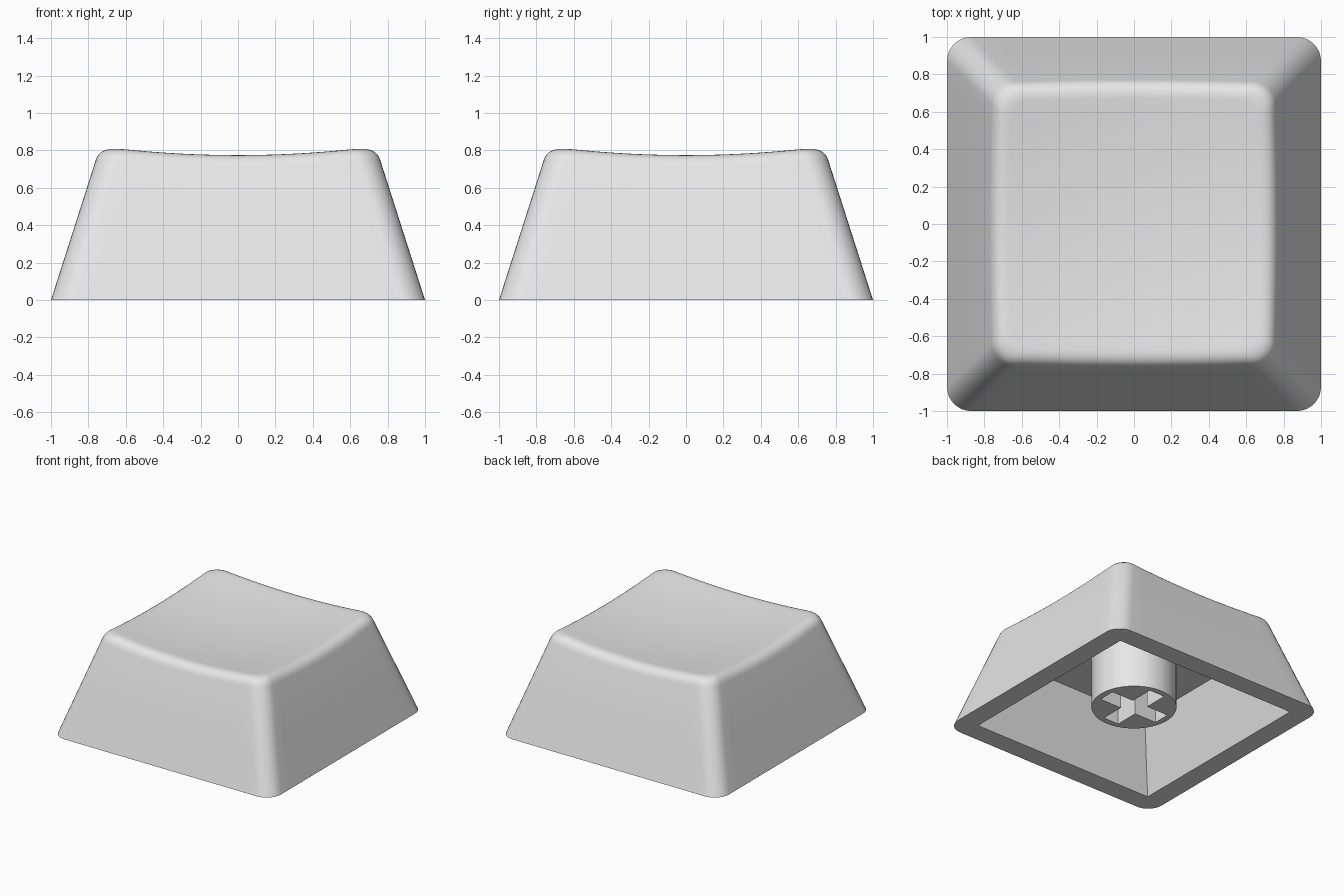
import bpy, bmesh, math
from mathutils import Vector

if "Cube" in bpy.data.objects:
    bpy.data.objects.remove(bpy.data.objects["Cube"])

SLOPE = 0.32       # inward lean of the walls per unit of height
ROOF = 0.54        # height of the hollow's ceiling

grey = bpy.data.materials.new("plain grey")
grey.diffuse_color = (0.8, 0.8, 0.8, 1)
grey.use_nodes = True
grey.node_tree.nodes["Principled BSDF"].inputs["Base Color"].default_value = grey.diffuse_color


def make(name, bm):
    bmesh.ops.recalc_face_normals(bm, faces=bm.faces)
    me = bpy.data.meshes.new(name)
    bm.to_mesh(me)
    bm.free()
    ob = bpy.data.objects.new(name, me)
    bpy.context.collection.objects.link(ob)
    me.materials.append(grey)
    return ob


def cut(ob, cutter):
    mod = ob.modifiers.new("cut", 'BOOLEAN')
    mod.operation, mod.solver, mod.object = 'DIFFERENCE', 'EXACT', cutter
    bpy.context.view_layer.objects.active = ob
    bpy.ops.object.modifier_apply(modifier=mod.name)
    bpy.data.objects.remove(cutter)


def smooth(ob):
    bpy.ops.object.select_all(action='DESELECT')
    ob.select_set(True)
    bpy.context.view_layer.objects.active = ob
    bpy.ops.object.shade_smooth_by_angle(angle=math.radians(30))


def dish(x, y):
    return 0.733 + 0.09 * (x * x + y * y)


def ring(half, r, arc=8, side=16):
    """Rounded square outline as a list of 2D points."""
    pts = []
    for q in range(4):
        a0 = q * math.pi / 2
        rot = lambda x, y: (x * math.cos(a0) - y * math.sin(a0),
                            x * math.sin(a0) + y * math.cos(a0))
        c = half - r
        for i in range(side):                       # straight run
            pts.append(rot(half, -c + 2 * c * i / side))
        for i in range(arc):                        # rounded corner
            t = math.pi / 2 * i / arc
            pts.append(rot(c + r * math.cos(t), c + r * math.sin(t)))
    return pts


def prism(outline, z0, z1, scale=1.0):
    """Extruded outline, with the top scaled."""
    bm = bmesh.new()
    low = [bm.verts.new((x, y, z0)) for x, y in outline]
    top = [bm.verts.new((x * scale, y * scale, z1)) for x, y in outline]
    n = len(outline)
    bm.faces.new(low[::-1])
    bm.faces.new(top)
    for i in range(n):
        j = (i + 1) % n
        bm.faces.new((low[i], low[j], top[j], top[i]))
    return bm


# Cap shell: sloped wall, rounded rim, dished top
base = ring(1, 0.13)
n = len(base)
columns = []
for i in range(n):
    def wall(z):
        x, y = ring(1 - SLOPE * z, 0.13 - 0.01 * z)[i]
        return Vector((x, y, z))
    z = 0.8
    for _ in range(4):
        z = dish(*wall(z).xy)
    p0, p1 = wall(z - 0.07), wall(z)
    x, y = ring(1 - SLOPE * z - 0.08, 0.09)[i]
    p2 = Vector((x, y, dish(x, y)))
    col = [wall(0), wall(0.35), p0]
    for k in range(1, 8):
        t = k / 7
        col.append(p0 * (1 - t) ** 2 + p1 * 2 * t * (1 - t) + p2 * t * t)
    for k in range(1, 10):
        s = 1 - k / 10
        col.append(Vector((x * s, y * s, dish(x * s, y * s))))
    columns.append(col)

bm = bmesh.new()
grid = [[bm.verts.new(p) for p in col] for col in columns]
centre = bm.verts.new((0, 0, dish(0, 0)))
for i in range(n):
    a, b = grid[i], grid[(i + 1) % n]
    for k in range(len(a) - 1):
        bm.faces.new((a[k], b[k], b[k + 1], a[k + 1]))
    bm.faces.new((a[-1], b[-1], centre))
bm.faces.new([col[0] for col in grid][::-1])
cap = make("cap_shell", bm)

# Hollow underside with sharp corners
w0, w1 = 0.834 + SLOPE * 0.1, 0.834 - SLOPE * ROOF
square = [(-w0, -w0), (w0, -w0), (w0, w0), (-w0, w0)]
cut(cap, make("hollow_cutter", prism(square, -0.1, ROOF, w1 / w0)))
smooth(cap)

# Round stem with a cross-shaped socket
circle = [(0.32 * math.cos(math.tau * i / 64), 0.32 * math.sin(math.tau * i / 64))
          for i in range(64)]
stem = make("stem", prism(circle, 0.1, ROOF + 0.02))
L, W = 0.27, 0.07
arm = [(L, -W), (L, W), (W, W)]
cross = []
for x, y in arm:
    cross.append((x, y))
for _ in range(3):
    cross += [(-y, x) for x, y in cross[-3:]]
cut(stem, make("socket_cutter", prism(cross, 0.0, 0.5)))
smooth(stem)
